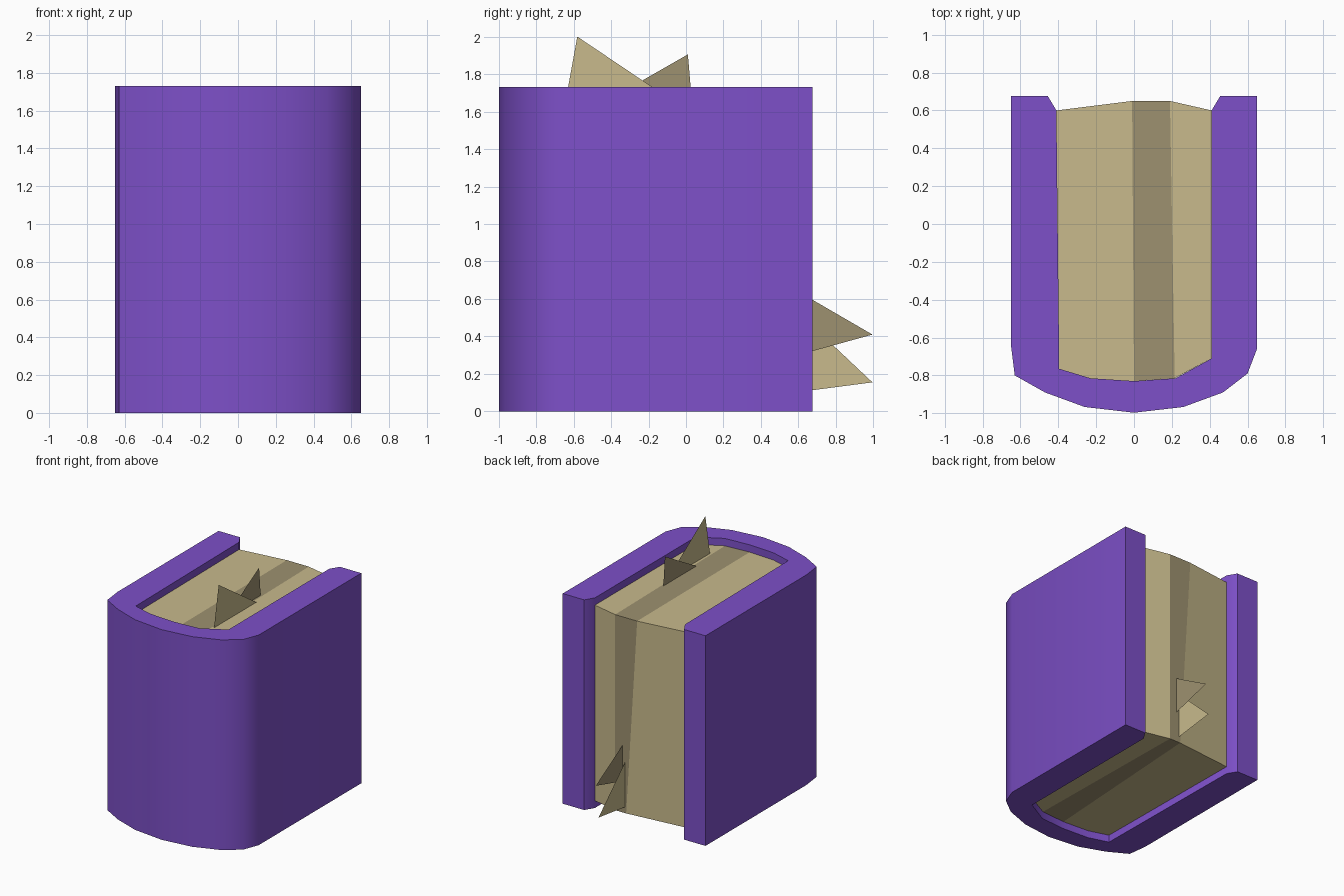
import bpy, math

if "Cube" in bpy.data.objects:
    bpy.data.objects.remove(bpy.data.objects["Cube"])


def material(name, rgb):
    m = bpy.data.materials.new(name)
    m.diffuse_color = (*rgb, 1)
    m.use_nodes = True
    m.node_tree.nodes["Principled BSDF"].inputs["Base Color"].default_value = m.diffuse_color
    return m


PURPLE = material("purple", (0.205, 0.08, 0.578))
CREAM = material("cream", (0.578, 0.491, 0.262))
TAN = material("tan", (0.337, 0.283, 0.162))


def make(name, verts, faces, mats, smooth=False):
    me = bpy.data.meshes.new(name)
    me.from_pydata(verts, [], faces)
    for m in mats:
        me.materials.append(m)
    me.update()
    ob = bpy.data.objects.new(name, me)
    bpy.context.collection.objects.link(ob)
    if smooth:
        bpy.ops.object.select_all(action='DESELECT')
        ob.select_set(True)
        bpy.context.view_layer.objects.active = ob
        bpy.ops.object.shade_smooth_by_angle(angle=math.radians(35))
    return ob


def walls(n):
    return [(i, (i + 1) % n, n + (i + 1) % n, n + i) for i in range(n)]


# Cover: one U-shaped profile, counter-clockwise, with a rounded spine at -y
outer = [(-.65, .675), (-.65, -.64), (-.63, -.80), (-.47, -.89), (-.26, -.967),
         (0, -.997), (.26, -.967), (.47, -.89), (.60, -.79), (.65, -.66), (.65, .675)]
inner = [(.455, .675), (.41, .60), (.41, -.71), (.22, -.815), (0, -.83),
         (-.23, -.815), (-.395, -.765), (-.41, .60), (-.455, .675)]
prof = outer + inner
n = len(prof)
verts = [(x, y, z) for z in (0, 1.73) for x, y in prof]
make("cover", verts, walls(n) + [tuple(range(n))[::-1], tuple(range(n, 2 * n))],
     [PURPLE], smooth=True)

# Page block: recessed between the boards, with a darker tapering section
ring = [(-.41, .60), (-.395, -.765), (-.23, -.815), (0, -.83), (.215, -.815),
        (.41, -.71), (.41, .60), (.19, .65), (-.01, .65)]
n = len(ring)
low = ring[:-1] + [(.09, .65)]
verts = [(x, y, .06) for x, y in low] + [(x, y, 1.67) for x, y in ring]
caps = [(0, 1, 2, 3, 8), (3, 4, 7, 8), (4, 5, 6, 7)]
faces = walls(n) + [c[::-1] for c in caps] + [tuple(i + n for i in c) for c in caps]
pages = make("pages", verts, faces, [CREAM, TAN])
for i in (3, 7, n + 1, n + 4):
    pages.data.polygons[i].material_index = 1


# Loose page corners: flat triangles standing in the y-z plane
def scrap(name, x, pts, mat):
    make(name, [(x, y, z) for y, z in pts], [(0, 1, 2)], [mat])


scrap("top_page_corner_front", .23, [(-.64, 1.67), (-.09, 1.67), (-.58, 2.0)], CREAM)
scrap("top_page_corner_back", .185, [(-.40, 1.67), (.03, 1.67), (.01, 1.905)], TAN)
scrap("back_page_corner_upper", .125, [(.65, .315), (.995, .41), (.65, .61)], TAN)
scrap("back_page_corner_lower", .10, [(.65, .11), (.995, .155), (.65, .48)], CREAM)
